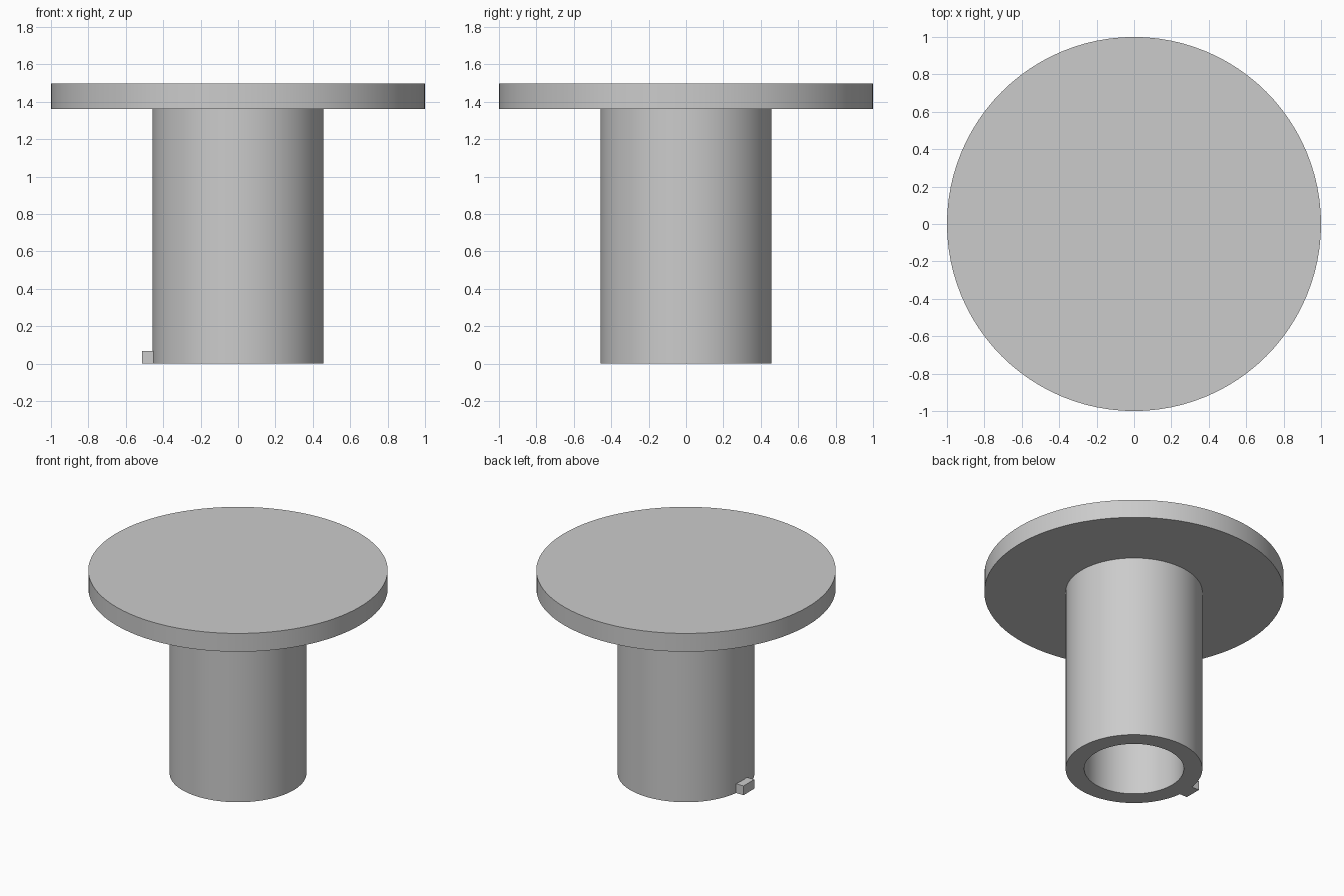
import bpy
import bmesh
import math

SEGMENTS = 96
FLANGE_R, SLEEVE_R, BORE_R = 1.0, 0.457, 0.333
TOP, UNDERSIDE = 1.497, 1.362
KEY_OUT, KEY_WIDTH, KEY_HEIGHT = 0.513, 0.125, 0.068

default = bpy.data.objects.get("Cube")
if default:
    bpy.data.objects.remove(default, do_unlink=True)

# Single plain grey
grey = bpy.data.materials.new("plain_grey")
grey.use_nodes = True
colour = (0.6, 0.6, 0.6, 1)
grey.diffuse_color = colour
grey.node_tree.nodes["Principled BSDF"].inputs["Base Color"].default_value = colour


def add_object(name, bm):
    bmesh.ops.recalc_face_normals(bm, faces=bm.faces)
    mesh = bpy.data.meshes.new(name)
    bm.to_mesh(mesh)
    bm.free()
    mesh.materials.append(grey)
    obj = bpy.data.objects.new(name, mesh)
    bpy.context.collection.objects.link(obj)
    return obj


def smooth(obj):
    bpy.ops.object.select_all(action="DESELECT")
    obj.select_set(True)
    bpy.context.view_layer.objects.active = obj
    bpy.ops.object.shade_smooth_by_angle(angle=math.radians(30))


# Round body: closed flange on a hollow sleeve, turned from one half profile
profile = [
    (0, TOP), (FLANGE_R, TOP), (FLANGE_R, UNDERSIDE),
    (SLEEVE_R, UNDERSIDE), (SLEEVE_R, 0),
    (BORE_R, 0), (BORE_R, UNDERSIDE), (0, UNDERSIDE),
]
bm = bmesh.new()
verts = [bm.verts.new((r, 0, z)) for r, z in profile]
edges = [bm.edges.new(pair) for pair in zip(verts, verts[1:])]
bmesh.ops.spin(bm, geom=verts + edges, cent=(0, 0, 0), axis=(0, 0, 1),
               angle=math.tau, steps=SEGMENTS, use_duplicate=False)
bmesh.ops.remove_doubles(bm, verts=bm.verts, dist=0.0001)
smooth(add_object("flanged_sleeve", bm))

# Small locating key at the foot of the sleeve, rooted inside its wall
key_in = SLEEVE_R - 0.04
bm = bmesh.new()
bmesh.ops.create_cube(bm, size=1)
bmesh.ops.scale(bm, verts=bm.verts, vec=(KEY_OUT - key_in, KEY_WIDTH, KEY_HEIGHT))
bmesh.ops.translate(bm, verts=bm.verts,
                    vec=(-(KEY_OUT + key_in) / 2, 0, KEY_HEIGHT / 2))
add_object("locating_key", bm)
